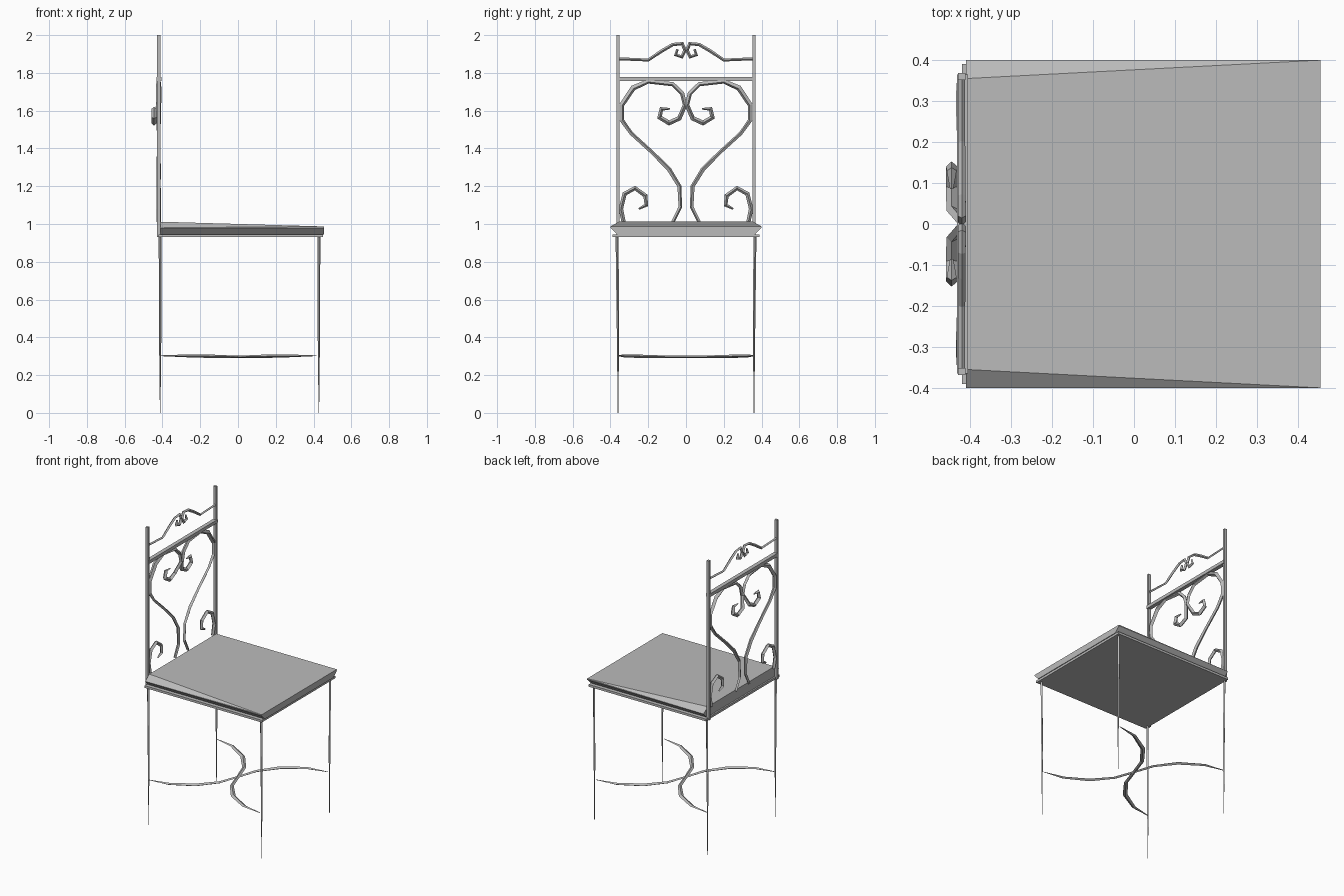
import bpy, bmesh

cube = bpy.data.objects.get("Cube")
if cube:
    bpy.data.objects.remove(cube)

grey = bpy.data.materials.new("plain_grey")
grey.use_nodes = True
tone = (0.5, 0.5, 0.5, 1)
grey.diffuse_color = tone
grey.node_tree.nodes["Principled BSDF"].inputs["Base Color"].default_value = tone


def add_mesh(name, mesh):
    mesh.materials.clear()
    mesh.materials.append(grey)
    obj = bpy.data.objects.new(name, mesh)
    bpy.context.collection.objects.link(obj)
    return obj


def rod(name, points, radii):
    """Four-sided bar swept along a path, with a radius for each point."""
    curve = bpy.data.curves.new(name + "_path", "CURVE")
    curve.dimensions = "3D"
    curve.bevel_depth = 1
    curve.bevel_resolution = 0
    curve.use_fill_caps = True
    spline = curve.splines.new("POLY")
    spline.points.add(len(points) - 1)
    for target, p, r in zip(spline.points, points, radii):
        target.co = (*p, 1)
        target.radius = r
    temp = bpy.data.objects.new(name + "_path", curve)
    bpy.context.collection.objects.link(temp)
    bpy.context.view_layer.update()
    graph = bpy.context.evaluated_depsgraph_get()
    mesh = bpy.data.meshes.new_from_object(temp.evaluated_get(graph))
    bpy.data.objects.remove(temp)
    for poly in mesh.polygons:
        poly.use_smooth = False
    return add_mesh(name, mesh)


def loft(name, rings):
    """Solid between stacked rings of equal length."""
    bm = bmesh.new()
    loops = [[bm.verts.new(p) for p in ring] for ring in rings]
    for low, high in zip(loops, loops[1:]):
        for i in range(len(low)):
            j = (i + 1) % len(low)
            bm.faces.new((low[i], low[j], high[j], high[i]))
    bm.faces.new(loops[0][::-1])
    bm.faces.new(loops[-1])
    bmesh.ops.triangulate(bm, faces=bm.faces[:])
    bmesh.ops.recalc_face_normals(bm, faces=bm.faces[:])
    mesh = bpy.data.meshes.new(name)
    bm.to_mesh(mesh)
    bm.free()
    return add_mesh(name, mesh)


def ring(x0, x1, y_back, y_front, z_back, z_front):
    return [(x0, -y_back, z_back), (x1, -y_front, z_front),
            (x1, y_front, z_front), (x0, y_back, z_back)]


def box(name, x0, x1, y0, y1, z0, z1):
    return loft(name, [[(x0, y0, z), (x1, y0, z), (x1, y1, z), (x0, y1, z)]
                       for z in (z0, z1)])


# Seat: thin board with a flared cushion
loft("seat_board", [ring(-0.42, 0.45, 0.39, 0.39, z, z) for z in (0.93, 0.945)])
loft("seat_cushion", [ring(-0.41, 0.455, 0.365, 0.365, 0.945, 0.945),
                      ring(-0.41, 0.455, 0.4, 0.4, 0.98, 0.98),
                      ring(-0.41, 0.455, 0.355, 0.4, 1.012, 0.987)])

# Scroll paths in the plane of the back: (sideways, height, radius)
heart = [(0.085, 1.61, 0.004), (0.13, 1.61, 0.012), (0.14, 1.565, 0.014),
         (0.09, 1.535, 0.014), (0.035, 1.56, 0.013), (0.005, 1.63, 0.012),
         (0.02, 1.69, 0.012), (0.07, 1.74, 0.012), (0.2, 1.755, 0.012),
         (0.28, 1.72, 0.015), (0.34, 1.63, 0.014), (0.34, 1.55, 0.012),
         (0.29, 1.48, 0.01), (0.18, 1.38, 0.01), (0.09, 1.29, 0.012),
         (0.035, 1.2, 0.011), (0.03, 1.09, 0.01), (0.07, 1.01, 0.009)]
curl = [(0.33, 1.01, 0.011), (0.345, 1.08, 0.012), (0.325, 1.16, 0.012),
        (0.27, 1.19, 0.012), (0.215, 1.15, 0.012), (0.21, 1.1, 0.011),
        (0.25, 1.08, 0.005)]
crest = [(0.36, 1.875, 0.008), (0.2, 1.868, 0.008), (0.13, 1.915, 0.009),
         (0.07, 1.95, 0.009), (0.02, 1.955, 0.01), (0.005, 1.92, 0.01),
         (0.022, 1.885, 0.01), (0.055, 1.895, 0.01), (0.045, 1.925, 0.007)]


def scroll(name, path, side, swept_back=0):
    pts = [(-0.42 - (0.025 if i < swept_back else 0), side * y, z)
           for i, (y, z, r) in enumerate(path)]
    rod(name, pts, [r for y, z, r in path])


# Quarter of the crossed stretcher, from the leg to the middle
quarter = [(0.415, 0.36, 0.305), (0.28, 0.335, 0.304), (0.14, 0.25, 0.3),
           (0.045, 0.13, 0.296), (0, 0, 0.294)]

for side, label in ((1, "left"), (-1, "right")):
    y = side * 0.36
    box("back_post_" + label, -0.43, -0.411, y - 0.008, y + 0.008, 0.93, 2.0)
    scroll("heart_scroll_" + label, heart, side, 5)
    scroll("corner_curl_" + label, curl, side)
    scroll("crest_" + label, crest, side)
    for end, place in ((1, "front"), (-1, "back")):
        x = 0.428 if end > 0 else -0.412
        rod(f"{place}_leg_{label}",
            [(x, y + side * 0.005, 0.935), (x, y, 0.4), (x, y, 0)],
            [0.008, 0.006, 0.0015])
        arm = rod(f"{place}_stretcher_{label}",
                  [(end * a, side * b, c) for a, b, c in quarter],
                  [0.003, 0.012, 0.015, 0.012, 0.011])
        # Flatten the stretcher into a strap
        for v in arm.data.vertices:
            v.co.z = 0.299 + (v.co.z - 0.299) * 0.6

# Straight rail across the back
box("back_rail", -0.432, -0.405, -0.365, 0.365, 1.756, 1.778)
